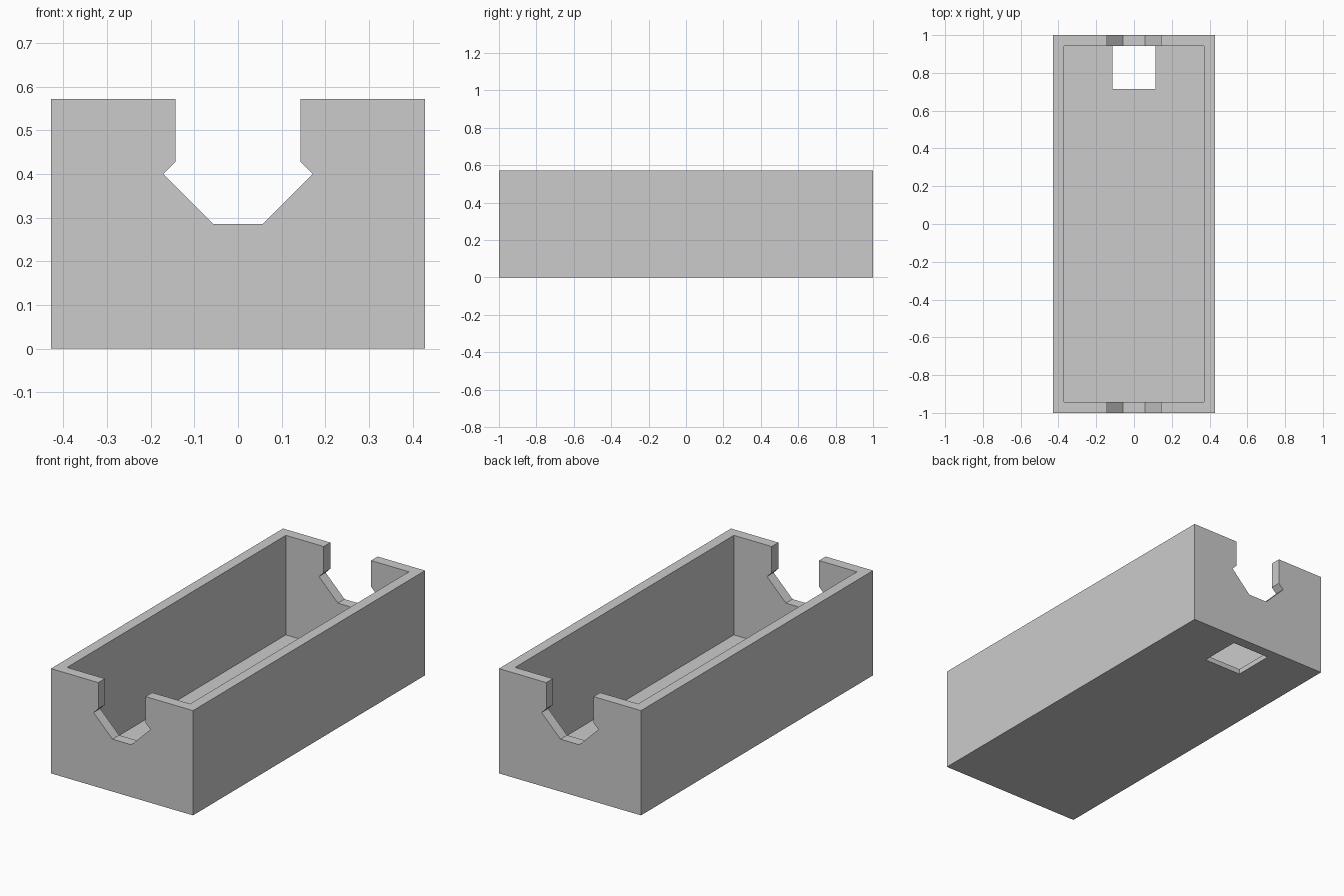
import bpy
import bmesh

cube = bpy.data.objects.get("Cube")
if cube:
    bpy.data.objects.remove(cube, do_unlink=True)

U = 2 / 70  # one design unit; the tray is 70 long, 30 wide, 20 high

grey = bpy.data.materials.new("grey")
grey.use_nodes = True
grey.diffuse_color = (0.6, 0.6, 0.6, 1)
grey.node_tree.nodes["Principled BSDF"].inputs["Base Color"].default_value = (0.6, 0.6, 0.6, 1)


def prism(name, profile, y0, y1):
    """Extrude an x-z profile from y0 to y1, all in design units."""
    bm = bmesh.new()
    face = bm.faces.new([bm.verts.new((x * U, y0 * U, z * U)) for x, z in profile])
    ext = bmesh.ops.extrude_face_region(bm, geom=[face])
    moved = [v for v in ext["geom"] if isinstance(v, bmesh.types.BMVert)]
    bmesh.ops.translate(bm, verts=moved, vec=(0, (y1 - y0) * U, 0))
    bmesh.ops.recalc_face_normals(bm, faces=bm.faces)
    mesh = bpy.data.meshes.new(name)
    bm.to_mesh(mesh)
    bm.free()
    mesh.materials.append(grey)
    obj = bpy.data.objects.new(name, mesh)
    bpy.context.collection.objects.link(obj)
    return obj


def box(name, half_width, y0, y1, z0, z1):
    w = half_width
    return prism(name, [(-w, z0), (w, z0), (w, z1), (-w, z1)], y0, y1)


# Solid body of the tray
tray = box("tray", 15, -35, 35, 0, 20)

# Notch outline: flat bottom, sloped sides, small undercut lip, open top
half = [(2, 10), (6, 14), (5, 15), (5, 25)]
notch = half + [(-x, z) for x, z in reversed(half)]

# Cavity, end notches and square hole in the floor
cutters = [
    box("cavity_cutter", 13, -33, 33, 1, 25),
    prism("notch_cutter", notch, -40, 40),
    box("floor_hole_cutter", 4, 25, 33, -5, 5),
]
for cutter in cutters:
    cutter.hide_render = True
    mod = tray.modifiers.new(cutter.name, "BOOLEAN")
    mod.operation = "DIFFERENCE"
    mod.solver = "EXACT"
    mod.object = cutter

# Bake the cuts and discard the cutters
bpy.context.view_layer.update()
graph = bpy.context.evaluated_depsgraph_get()
baked = bpy.data.meshes.new_from_object(tray.evaluated_get(graph))
tray.modifiers.clear()
tray.data = baked
for cutter in cutters:
    bpy.data.objects.remove(cutter, do_unlink=True)
